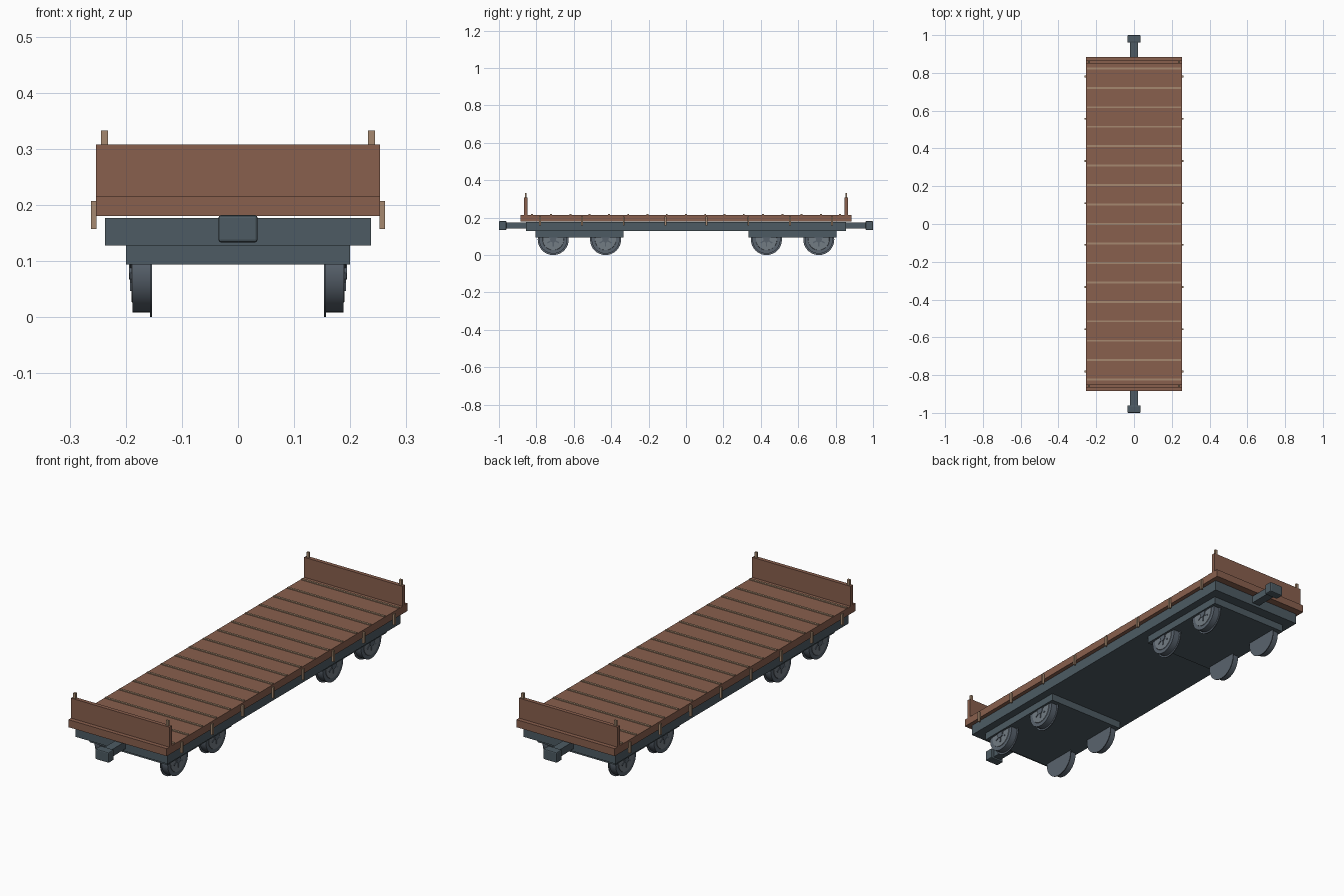
import bpy
import bmesh
from math import pi
from mathutils import Matrix, Vector

cube = bpy.data.objects.get("Cube")
if cube:
    bpy.data.objects.remove(cube, do_unlink=True)


def material(name, rgb):
    m = bpy.data.materials.new(name)
    m.use_nodes = True
    m.diffuse_color = (*rgb, 1)
    m.node_tree.nodes["Principled BSDF"].inputs["Base Color"].default_value = (*rgb, 1)
    return m


WOOD = material("brown_wood", (0.25, 0.115, 0.075))
TAN = material("tan_wood", (0.38, 0.25, 0.16))
STEEL = material("dark_steel", (0.075, 0.105, 0.125))
IRON = material("wheel_iron", (0.1, 0.125, 0.155))
PALE = material("wheel_face", (0.17, 0.2, 0.23))


def finish(name, bm, mat):
    bmesh.ops.recalc_face_normals(bm, faces=bm.faces)
    mesh = bpy.data.meshes.new(name)
    bm.to_mesh(mesh)
    bm.free()
    mesh.materials.append(mat)
    ob = bpy.data.objects.new(name, mesh)
    bpy.context.collection.objects.link(ob)
    return ob


def box(name, x, y, z, mat, bevel=0):
    """Box between (low, high) limits on each axis."""
    bm = bmesh.new()
    size = [b - a for a, b in (x, y, z)]
    mid = Vector([(a + b) / 2 for a, b in (x, y, z)])
    bmesh.ops.create_cube(bm, size=1, matrix=Matrix.Translation(mid) @ Matrix.Diagonal((*size, 1)))
    ob = finish(name, bm, mat)
    if bevel:
        mod = ob.modifiers.new("bevel", "BEVEL")
        mod.width, mod.segments = bevel, 2
    return ob


def around(mid, half):
    return (mid - half, mid + half)


def lathe(name, profile, side, y, z, mat):
    """Turn (x, radius) points about a sideways axle."""
    bm = bmesh.new()
    verts = [bm.verts.new((side * x, 0, r)) for x, r in profile]
    edges = [bm.edges.new(pair) for pair in zip(verts, verts[1:])]
    bmesh.ops.spin(bm, geom=verts + edges, cent=(0, 0, 0), axis=(1, 0, 0),
                   angle=2 * pi, steps=32, use_duplicate=False)
    bmesh.ops.remove_doubles(bm, verts=bm.verts, dist=1e-5)
    ob = finish(name, bm, mat)
    ob.location = (0, y, z)
    bpy.ops.object.select_all(action="DESELECT")
    ob.select_set(True)
    bpy.context.view_layer.objects.active = ob
    bpy.ops.object.shade_smooth_by_angle()
    return ob


# Frame and deck
box("chassis", (-0.237, 0.237), (-0.855, 0.855), (0.128, 0.177), STEEL)
box("deck", (-0.253, 0.253), (-0.885, 0.885), (0.18, 0.215), WOOD)

# Raised strips across the deck
for i in range(-8, 9):
    box("deck_strip", (-0.25, 0.25), around(i * 0.103, 0.005), (0.21, 0.219), TAN if i % 2 else WOOD).data.materials[0] = TAN

AXLE_Z, RADIUS = 0.083, 0.083
tyre = [(0.153, 0), (0.153, RADIUS), (0.157, RADIUS), (0.157, 0.075), (0.188, 0.075), (0.188, 0)]
face = [(0.186, 0), (0.186, 0.058), (0.19, 0.056), (0.19, 0)]
hub = [(0.186, 0), (0.186, 0.016), (0.194, 0.016), (0.194, 0)]

for end in (-1, 1):
    label = "front" if end < 0 else "back"

    # End boards and posts
    box(label + "_end_board", (-0.253, 0.253), around(end * 0.857, 0.009), (0.213, 0.308), WOOD)
    for side in (-1, 1):
        box(label + "_end_post", around(side * 0.238, 0.006), around(end * 0.857, 0.005), (0.215, 0.333), TAN)

    # Coupler
    box(label + "_coupler_bar", (-0.02, 0.02), sorted((end * 0.84, end * 0.97)), (0.141, 0.175), STEEL)
    box(label + "_coupler_head", (-0.035, 0.035), sorted((end * 0.96, end)), (0.133, 0.182), STEEL, 0.005)

    # Bogie
    box(label + "_bogie", (-0.2, 0.2), sorted((end * 0.335, end * 0.805)), (0.094, 0.13), STEEL)

    for side in (-1, 1):
        # Wheels with spoked faces
        for y in (0.43, 0.71):
            y *= end
            lathe("wheel_tyre", tyre, side, y, AXLE_Z, IRON)
            lathe("wheel_face", face, side, y, AXLE_Z, PALE)
            lathe("wheel_hub", hub, side, y, AXLE_Z, IRON)
            for k in range(3):
                spoke = box("wheel_spoke", sorted((side * 0.187, side * 0.1925)),
                            around(0, 0.0035), around(0, 0.036), IRON)
                spoke.location = (0, y, AXLE_Z)
                spoke.rotation_euler.x = k * pi / 3

        # Stake pockets along the deck edge
        for y in (0.11, 0.333, 0.557, 0.78):
            box("stake_pocket", sorted((side * 0.252, side * 0.262)),
                around(end * y, 0.005), (0.157, 0.207), TAN)
